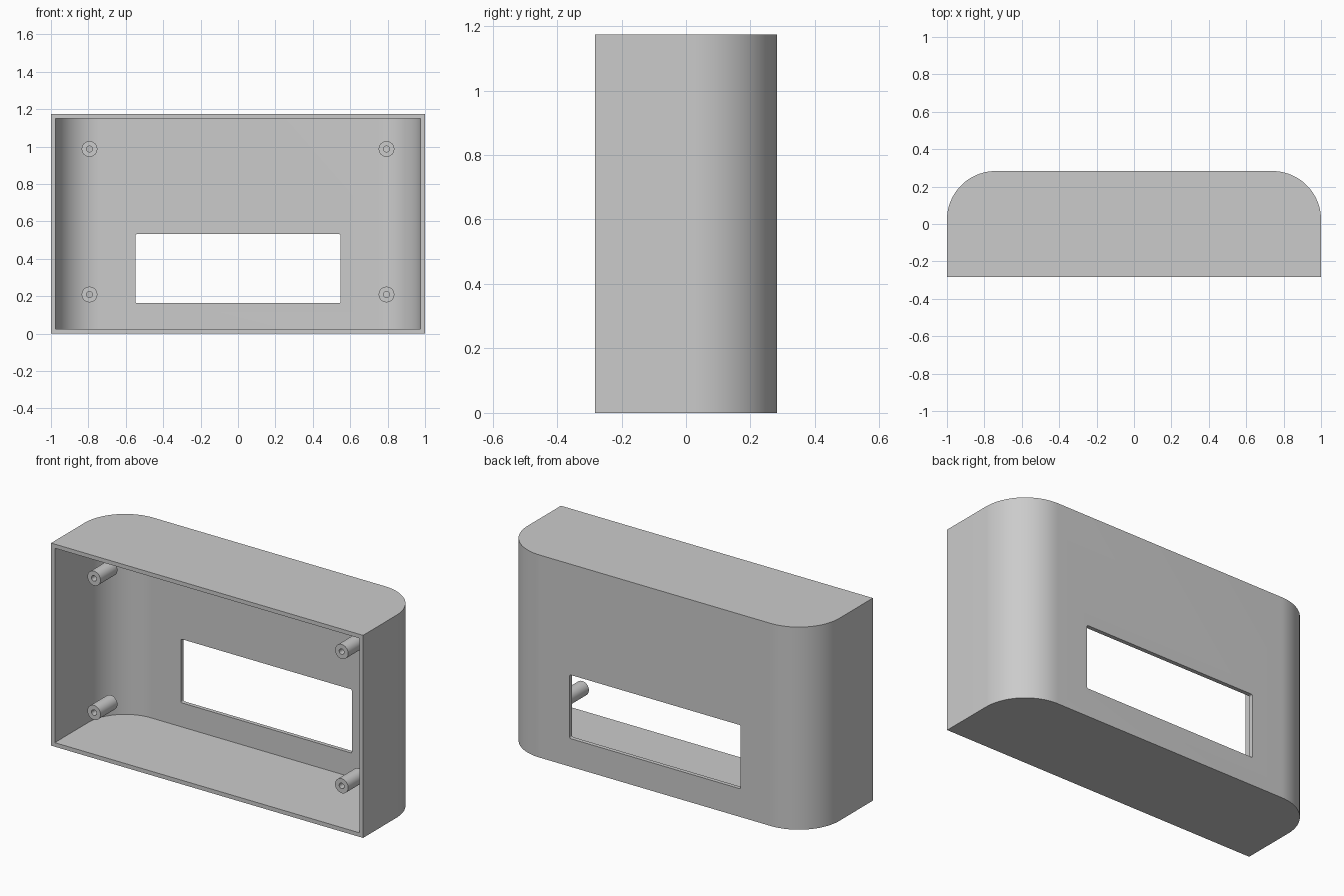
import bpy, bmesh, math

cube = bpy.data.objects.get("Cube")
if cube:
    bpy.data.objects.remove(cube, do_unlink=True)

W, D, H = 1.0, 0.283, 1.174      # half width, half depth, height
WALL, R = 0.0235, 0.26           # wall thickness, rear corner radius

grey = bpy.data.materials.new("light_grey")
grey.use_nodes = True
colour = (0.6, 0.6, 0.6, 1)
grey.diffuse_color = colour
grey.node_tree.nodes["Principled BSDF"].inputs["Base Color"].default_value = colour


def make_object(name, bm):
    bmesh.ops.recalc_face_normals(bm, faces=bm.faces)
    mesh = bpy.data.meshes.new(name)
    bm.to_mesh(mesh)
    bm.free()
    obj = bpy.data.objects.new(name, mesh)
    bpy.context.collection.objects.link(obj)
    mesh.materials.append(grey)
    return obj


def prism(name, points, direction):
    """Extrude a closed outline of 3D points along a vector."""
    bm = bmesh.new()
    face = bm.faces.new([bm.verts.new(p) for p in points])
    new = bmesh.ops.extrude_face_region(bm, geom=[face])["geom"]
    bmesh.ops.translate(bm, vec=direction,
                        verts=[v for v in new if isinstance(v, bmesh.types.BMVert)])
    return make_object(name, bm)


def arc(cx, cy, r, start, steps):
    """Quarter arc, counter-clockwise from the start angle in degrees."""
    angles = [math.radians(start + 90 * i / steps) for i in range(steps + 1)]
    return [(cx + r * math.cos(a), cy + r * math.sin(a)) for a in angles]


def plan(half_w, front, back, r, z):
    """Plan outline: square front corners, rounded rear corners."""
    pts = [(-half_w, front), (half_w, front)]
    pts += arc(half_w - r, back - r, r, 0, 24)
    pts += arc(r - half_w, back - r, r, 90, 24)
    return [(x, y, z) for x, y in pts]


def cut(target, cutter):
    mod = target.modifiers.new("cut", "BOOLEAN")
    mod.operation = "DIFFERENCE"
    mod.solver = "EXACT"
    mod.object = cutter
    bpy.context.view_layer.objects.active = target
    bpy.ops.object.modifier_apply(modifier=mod.name)
    bpy.data.objects.remove(cutter, do_unlink=True)


def smooth(obj):
    bpy.ops.object.select_all(action="DESELECT")
    obj.select_set(True)
    bpy.context.view_layer.objects.active = obj
    bpy.ops.object.shade_smooth_by_angle(angle=math.radians(30))


# Housing shell, open at the front
housing = prism("housing", plan(W, -D, D, R, 0), (0, 0, H))
cavity = prism("cavity_cutter", plan(W - WALL, -D - 0.1, D - WALL, R - WALL, WALL),
               (0, 0, H - 2 * WALL))
cut(housing, cavity)

# Display window through the rear wall, with slightly rounded corners
wx, z0, z1, wr = 0.548, 0.163, 0.532, 0.008
outline = (arc(wx - wr, z1 - wr, wr, 0, 4) + arc(wr - wx, z1 - wr, wr, 90, 4)
           + arc(wr - wx, z0 + wr, wr, 180, 4) + arc(wx - wr, z0 + wr, wr, 270, 4))
window = prism("window_cutter", [(x, D - 0.1, z) for x, z in outline], (0, 0.2, 0))
cut(housing, window)
smooth(housing)


def standoff(name, x, z, front=-0.185, back=-0.03, outer=0.042, inner=0.016, sides=32):
    """Hollow screw post along y."""
    bm = bmesh.new()
    rings = []
    for r, y in ((outer, front), (outer, back), (inner, back), (inner, front)):
        angles = [math.tau * i / sides for i in range(sides)]
        rings.append([bm.verts.new((x + r * math.cos(a), y, z + r * math.sin(a)))
                      for a in angles])
    for k in range(4):
        a, b = rings[k], rings[(k + 1) % 4]
        for i in range(sides):
            j = (i + 1) % sides
            bm.faces.new((a[i], a[j], b[j], b[i]))
    smooth(make_object(name, bm))


# Four screw posts
for side, x in (("right", -0.794), ("left", 0.794)):
    for level, z in (("lower", 0.209), ("upper", 0.987)):
        standoff(f"{level}_{side}_screw_post", x, z)
